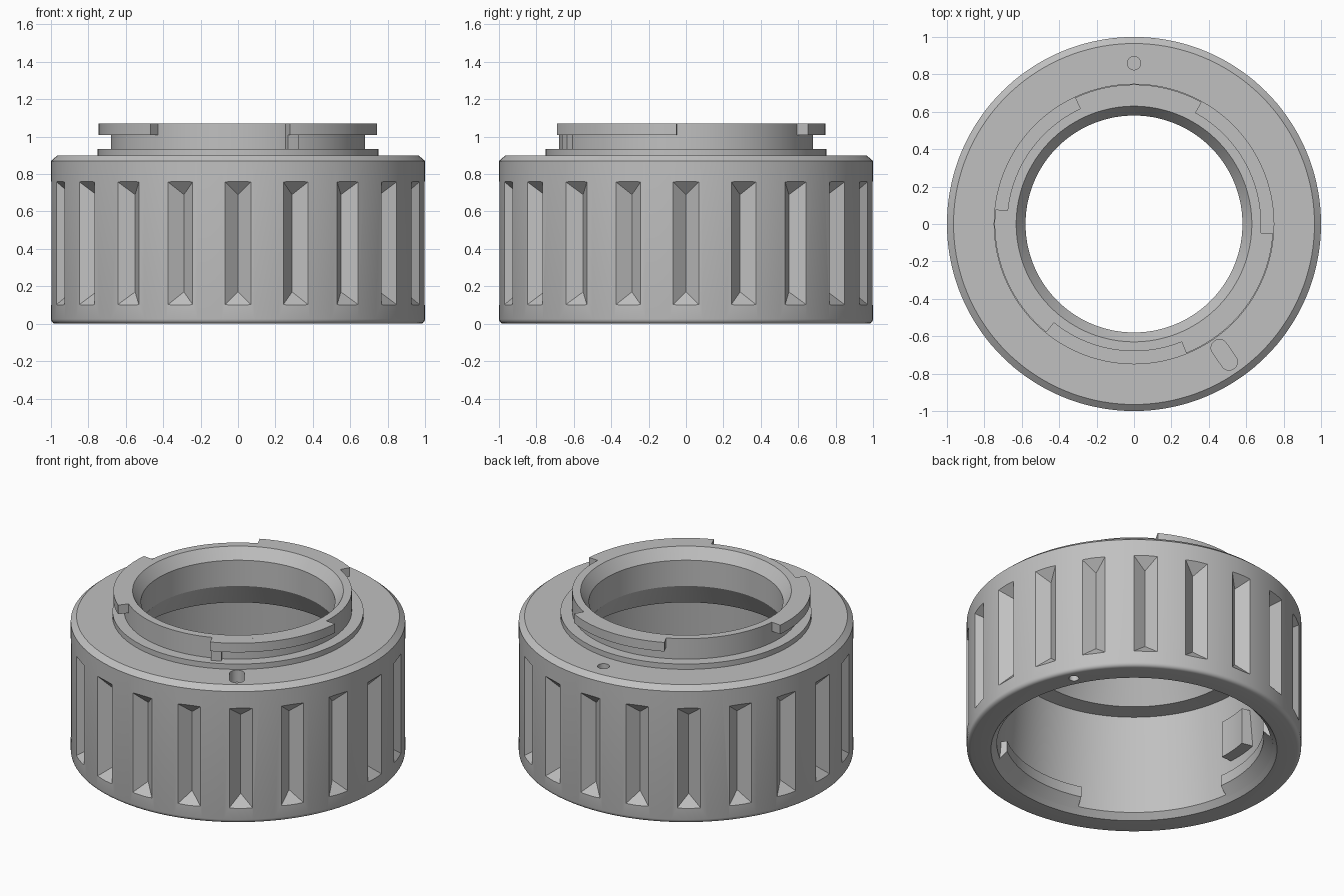
import bpy, bmesh
from math import radians, sin, cos, pi
from mathutils import Matrix, Vector

cube = bpy.data.objects.get("Cube")
if cube:
    bpy.data.objects.remove(cube, do_unlink=True)

grey = bpy.data.materials.new("satin grey")
grey.use_nodes = True
colour = (0.53, 0.53, 0.53, 1)
grey.diffuse_color = colour
grey.node_tree.nodes["Principled BSDF"].inputs["Base Color"].default_value = colour


def finish(name, bm):
    bmesh.ops.recalc_face_normals(bm, faces=bm.faces)
    mesh = bpy.data.meshes.new(name)
    bm.to_mesh(mesh)
    bm.free()
    mesh.materials.append(grey)
    obj = bpy.data.objects.new(name, mesh)
    bpy.context.collection.objects.link(obj)
    return obj


def smooth(obj):
    bpy.ops.object.select_all(action='DESELECT')
    obj.select_set(True)
    bpy.context.view_layer.objects.active = obj
    bpy.ops.object.shade_smooth_by_angle(angle=radians(25))


def revolve(name, profile, start=0, end=360):
    """Sweep a closed (radius, height) profile between two angles."""
    bm = bmesh.new()
    full = end - start == 360
    steps = 144 if full else max(2, round((end - start) / 2.5))
    rings = []
    for i in range(steps if full else steps + 1):
        a = radians(start + (end - start) * i / steps)
        rings.append([bm.verts.new((r * cos(a), r * sin(a), z)) for r, z in profile])
    n = len(profile)
    for i in range(steps):
        a, b = rings[i], rings[(i + 1) % len(rings)]
        for j in range(n):
            k = (j + 1) % n
            bm.faces.new((a[j], a[k], b[k], b[j]))
    if not full:
        bm.faces.new(rings[0])
        bm.faces.new(rings[-1])
    return finish(name, bm)


def box_profile(r0, r1, z0, z1):
    return [(r0, z0), (r1, z0), (r1, z1), (r0, z1)]


def add_groove(bm, angle):
    """Hip-roof shaped wedge pointing at the axis."""
    turn = Matrix.Rotation(angle, 4, 'Z')
    out, deep, half = 1.04, 0.936, 0.118
    pts = [(out, -half, 0.055), (out, half, 0.055), (out, half, 0.805),
           (out, -half, 0.805), (deep, 0, 0.17), (deep, 0, 0.69)]
    v = [bm.verts.new(turn @ Vector(p)) for p in pts]
    for f in ((0, 1, 2, 3), (0, 4, 1), (3, 2, 5), (0, 3, 5, 4), (1, 4, 5, 2)):
        bm.faces.new([v[i] for i in f])


def add_slot(bm, angle, radius, width, length, z0, z1):
    """Round-ended pocket lying along a radius; length 0 gives a round hole."""
    turn = Matrix.Rotation(radians(angle), 4, 'Z')
    rings = []
    for z in (z0, z1):
        ring = []
        for i in range(24):
            a = 2 * pi * (i + 0.5) / 24
            shift = length / 2 if cos(a) > 0 else -length / 2
            p = Vector((radius + shift + width * cos(a), width * sin(a), z))
            ring.append(bm.verts.new(turn @ p))
        rings.append(ring)
    for i in range(24):
        k = (i + 1) % 24
        bm.faces.new((rings[0][i], rings[0][k], rings[1][k], rings[1][i]))
    for ring in rings:
        bm.faces.new(ring)


# Main barrel with flange, neck and stepped bore
fillet = [(0.975 + 0.025 * cos(a), 0.025 - 0.025 * sin(a))
          for a in (pi * i / 8 for i in range(5))]
barrel = revolve("barrel", [
    (0.855, 0), (0.82, 0.037), (0.77, 0.665), (0.67, 0.68), (0.58, 0.83),
    (0.58, 1.0), (0.63, 1.07), (0.68, 1.07), (0.68, 0.935), (0.75, 0.935),
    (0.75, 0.9), (0.965, 0.9), (1, 0.87)] + fillet)

# Grip grooves, index hole, lock slot and underside dimple
bm = bmesh.new()
for i in range(20):
    add_groove(bm, 2 * pi * i / 20)
add_slot(bm, 90, 0.86, 0.036, 0, 0.85, 0.95)
add_slot(bm, -55.4, 0.85, 0.045, 0.09, 0.82, 0.95)
add_slot(bm, 27, 0.92, 0.03, 0, -0.05, 0.05)
cutter = finish("groove_cutter", bm)
cutter.hide_render = True
cut = barrel.modifiers.new("cuts", 'BOOLEAN')
cut.operation = 'DIFFERENCE'
cut.solver = 'EXACT'
cut.object = cutter
bpy.context.view_layer.objects.active = barrel
bpy.ops.object.modifier_apply(modifier=cut.name)
bpy.data.objects.remove(cutter, do_unlink=True)
smooth(barrel)

# Outer bayonet tabs on the neck
for i, (start, end) in enumerate(((61, 115), (174, 231), (292, 356))):
    smooth(revolve(f"bayonet_tab_{i + 1}", box_profile(0.672, 0.745, 1.01, 1.07), start, end))

# Rotation stop under one tab
smooth(revolve("tab_stop", box_profile(0.672, 0.715, 0.93, 1.02), 292, 297))

# Inner lugs at the bottom opening, following its chamfer
for i in range(3):
    start = 254 + 120 * i
    lug = [(0.83, 0.025), (0.775, 0.08), (0.775, 0.15), (0.83, 0.15)]
    smooth(revolve(f"inner_lug_{i + 1}", lug, start, start + 54))

# Lock housing on the bore wall
smooth(revolve("lock_housing", box_profile(0.73, 0.83, 0.24, 0.48), 168, 184))
